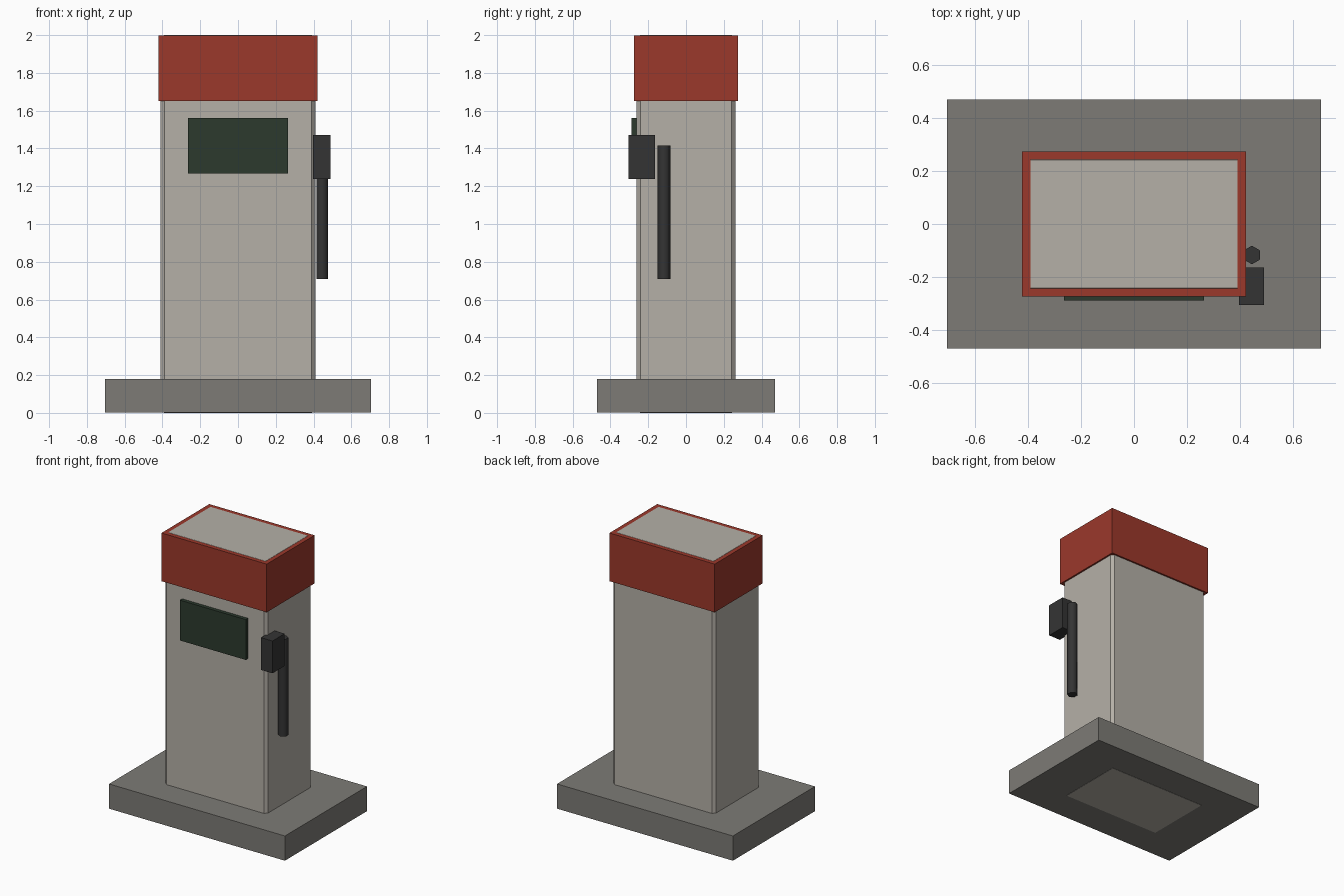
import bpy
import math

cube = bpy.data.objects.get("Cube")
if cube:
    bpy.data.objects.remove(cube, do_unlink=True)


def material(name, rgb):
    mat = bpy.data.materials.new(name)
    mat.use_nodes = True
    color = (*rgb, 1)
    mat.diffuse_color = color
    mat.node_tree.nodes["Principled BSDF"].inputs["Base Color"].default_value = color
    return mat


cream = material("warm_grey_paint", (0.46, 0.434, 0.386))
red = material("red_paint", (0.33, 0.04, 0.024))
concrete = material("concrete_grey", (0.205, 0.198, 0.181))
green = material("dark_green_glass", (0.025, 0.042, 0.027))
black = material("black_rubber", (0.034, 0.034, 0.034))


def box(name, low, high, mat):
    """Axis-aligned box between two corners."""
    center = [(a + b) / 2 for a, b in zip(low, high)]
    bpy.ops.mesh.primitive_cube_add(size=1, location=center)
    obj = bpy.context.object
    obj.name = name
    obj.scale = [b - a for a, b in zip(low, high)]
    bpy.ops.object.transform_apply(location=False, rotation=False, scale=True)
    obj.data.materials.append(mat)
    return obj


# Concrete plinth, a hair above the cabinet's underside
box("plinth", (-0.705, -0.47, 0.001), (0.705, 0.47, 0.18), concrete)

# Full-height cabinet with chamfered edges
cabinet = box("cabinet", (-0.41, -0.262, 0), (0.41, 0.262, 2), cream)
chamfer = cabinet.modifiers.new("chamfer", "BEVEL")
chamfer.width = 0.02
chamfer.segments = 1

# Red header wrapped around the cabinet top
box("header", (-0.422, -0.274, 1.65), (0.422, 0.274, 1.999), red)

# Display panel on the front
box("display", (-0.264, -0.288, 1.268), (0.264, -0.25, 1.56), green)

# Nozzle holder at the left front corner
box("nozzle_holder", (0.397, -0.305, 1.238), (0.49, -0.165, 1.472), black)

# Six-sided hose hanging on the left side
bpy.ops.mesh.primitive_cylinder_add(
    vertices=6, radius=0.035, depth=0.705, location=(0.445, -0.117, 1.062))
hose = bpy.context.object
hose.name = "hose"
hose.data.materials.append(black)
bpy.ops.object.shade_smooth_by_angle(angle=math.radians(70))
